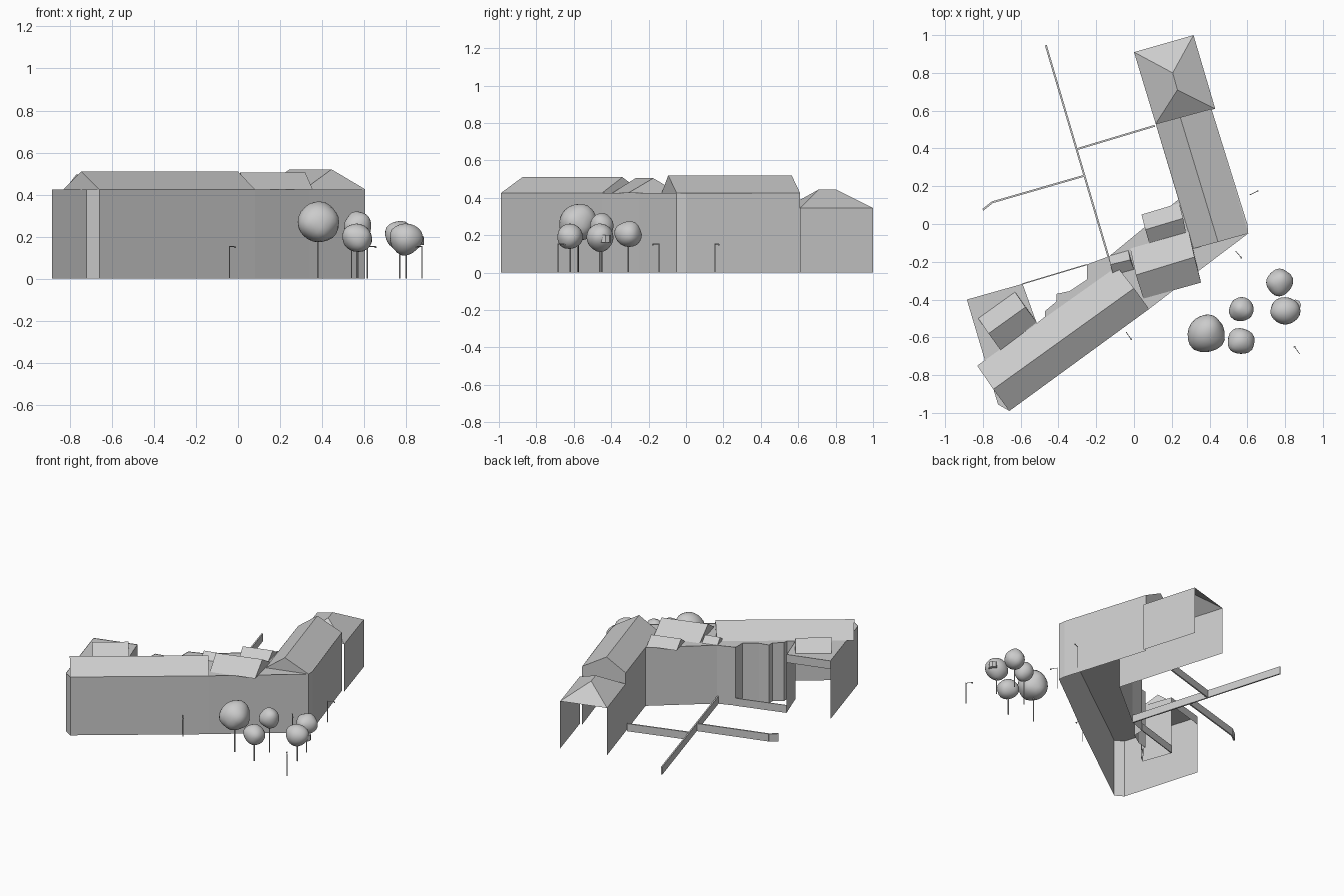
import bpy, bmesh, math, random
from mathutils import Vector

if "Cube" in bpy.data.objects:
    bpy.data.objects.remove(bpy.data.objects["Cube"])

random.seed(4)


def make_mesh(name, verts, faces):
    bm = bmesh.new()
    vs = [bm.verts.new(v) for v in verts]
    for f in faces:
        bm.faces.new([vs[i] for i in f])
    bmesh.ops.recalc_face_normals(bm, faces=bm.faces)
    me = bpy.data.meshes.new(name)
    bm.to_mesh(me)
    bm.free()
    ob = bpy.data.objects.new(name, me)
    bpy.context.collection.objects.link(ob)
    return ob


def gable(name, left, ridge, right, eave, top):
    """Pitched roof: three plan lines (x1, y1, x2, y2), closed at both ends."""
    v = []
    for line, z in ((left, eave), (ridge, top), (right, eave)):
        v += [(line[0], line[1], z), (line[2], line[3], z)]
    make_mesh(name, v, [(0, 1, 3, 2), (2, 3, 5, 4), (0, 2, 4), (1, 5, 3)])


def walls(name, pts, z0, z1):
    n = len(pts)
    v = [(x, y, z0) for x, y in pts] + [(x, y, z1) for x, y in pts]
    return make_mesh(name, v, [(i, i + 1, n + i + 1, n + i) for i in range(n - 1)])


def low_wall(name, pts, height=0.055, w=0.005):
    """Thin free-standing wall along a path."""
    for (x0, y0), (x1, y1) in zip(pts, pts[1:]):
        d = Vector((x1 - x0, y1 - y0)).normalized() * w
        c = [(x0 - d.y, y0 + d.x), (x0 + d.y, y0 - d.x),
             (x1 + d.y, y1 - d.x), (x1 - d.y, y1 + d.x)]
        v = [(x, y, z) for z in (0, height) for x, y in c]
        make_mesh(name, v, [(0, 1, 2, 3), (4, 5, 6, 7)] +
                  [(i, (i + 1) % 4, 4 + (i + 1) % 4, 4 + i) for i in range(4)])


def rod(name, a, b, r, sides=6):
    a, b = Vector(a), Vector(b)
    bpy.ops.mesh.primitive_cylinder_add(vertices=sides, radius=r, depth=(b - a).length,
                                        location=(a + b) / 2)
    ob = bpy.context.object
    ob.name = name
    ob.rotation_euler = (b - a).to_track_quat('Z', 'Y').to_euler()


EAVE = 0.425

# Main walls, running from the open north end round to the other side
shell = [(0.115, 0.53), (0.235, 0.13), (-0.13, -0.17), (-0.25, -0.215), (-0.25, -0.295),
         (-0.34, -0.355), (-0.41, -0.37), (-0.41, -0.41), (-0.47, -0.46), (-0.47, -0.49),
         (-0.515, -0.525), (-0.59, -0.317)]
outer = [(-0.885, -0.40), (-0.72, -0.955), (-0.66, -0.99), (0.08, -0.45), (0.34, -0.25),
         (0.605, -0.05), (0.60, 0.0), (0.41, 0.61)]
walls("courtyard_walls", shell, 0, EAVE)
walls("street_walls", outer, 0, EAVE)
walls("passage_lintel", [shell[-1], outer[0]], 0.365, EAVE)
walls("north_step_wall", [outer[-1], shell[0]], 0.34, EAVE)
foot = shell + outer
make_mesh("roof_deck", [(x, y, EAVE - 0.003) for x, y in foot], [tuple(range(len(foot)))])

# Pitched roofs
gable("east_wing_roof", (0.115, 0.53, 0.315, -0.13), (0.245, 0.565, 0.445, -0.095),
      (0.41, 0.61, 0.605, -0.05), EAVE, 0.52)
gable("south_wing_roof", (-0.83, -0.75, -0.09, -0.225), (-0.745, -0.875, 0.0, -0.34),
      (-0.66, -0.99, 0.08, -0.45), EAVE, 0.51)
gable("middle_roof", (-0.02, -0.13, 0.29, -0.04), (0.01, -0.27, 0.32, -0.175),
      (0.05, -0.395, 0.355, -0.31), EAVE, 0.505)
gable("court_roof", (0.04, 0.05, 0.24, 0.11), (0.06, -0.03, 0.26, 0.03),
      (0.08, -0.10, 0.275, -0.045), EAVE, 0.475)
gable("link_roof", (-0.135, -0.17, -0.03, -0.14), (-0.125, -0.215, -0.02, -0.19),
      (-0.11, -0.27, 0.0, -0.24), EAVE, 0.465)
gable("west_block_roof", (-0.825, -0.50, -0.63, -0.36), (-0.77, -0.58, -0.575, -0.44),
      (-0.705, -0.67, -0.515, -0.52), EAVE, 0.495)

# Lower north block: two side walls, hipped roof, open end
walls("north_block_east_wall", [(0.43, 0.61), (0.315, 1.0)], 0, 0.345)
walls("north_block_west_wall", [(0.115, 0.53), (0.0, 0.91)], 0, 0.345)
make_mesh("north_block_roof",
          [(0.0, 0.91, 0.345), (0.315, 1.0, 0.345), (0.43, 0.61, 0.345), (0.115, 0.53, 0.345),
           (0.205, 0.80, 0.445), (0.23, 0.71, 0.445)],
          [(0, 1, 4), (1, 2, 5, 4), (2, 3, 5), (3, 0, 4, 5)])

# Low garden walls
low_wall("long_garden_wall", [(-0.467, 0.947), (-0.135, -0.175)])
low_wall("east_garden_wall", [(-0.30, 0.397), (0.11, 0.52)])
low_wall("west_garden_wall", [(-0.265, 0.255), (-0.75, 0.115), (-0.80, 0.075)])
low_wall("court_garden_wall", [(-0.59, -0.317), (-0.25, -0.215)], w=0.003)

# Trees: lumpy crowns on thin trunks (x, y, z, radius)
for x, y, z, r in [(0.38, -0.58, 0.27, 0.102), (0.57, -0.45, 0.25, 0.068),
                   (0.565, -0.62, 0.195, 0.072), (0.77, -0.31, 0.205, 0.072),
                   (0.80, -0.46, 0.19, 0.078)]:
    rod("tree_trunk", (x, y, 0), (x, y, z), 0.004)
    lumps = [Vector((random.gauss(0, 1), random.gauss(0, 1), random.gauss(0, 1))).normalized()
             for _ in range(7)]
    bpy.ops.mesh.primitive_ico_sphere_add(subdivisions=3, radius=r, location=(x, y, z))
    ob = bpy.context.object
    ob.name = "tree_crown"
    for v in ob.data.vertices:
        d = v.co.normalized()
        bump = max(d.dot(l) for l in lumps)
        v.co *= 0.93 + 0.12 * max(0, bump) ** 6
    bpy.ops.object.shade_smooth_by_angle(angle=math.radians(40))
rod("tree_crown_stub", (0.855, -0.43, 0.16), (0.855, -0.43, 0.20), 0.03, 8)

# Street lamps: pole, arm and small head (pole x, y, arm tip x, y)
for x, y, u, v in [(-0.04, -0.575, -0.015, -0.61), (0.54, -0.145, 0.568, -0.178),
                   (0.615, 0.155, 0.655, 0.175), (0.875, -0.685, 0.85, -0.65)]:
    rod("lamp_pole", (x, y, 0), (x, y, 0.155), 0.003)
    rod("lamp_arm", (x, y, 0.153), (u, v, 0.153), 0.002)
    rod("lamp_head", (u, v, 0.146), (u, v, 0.153), 0.005)
